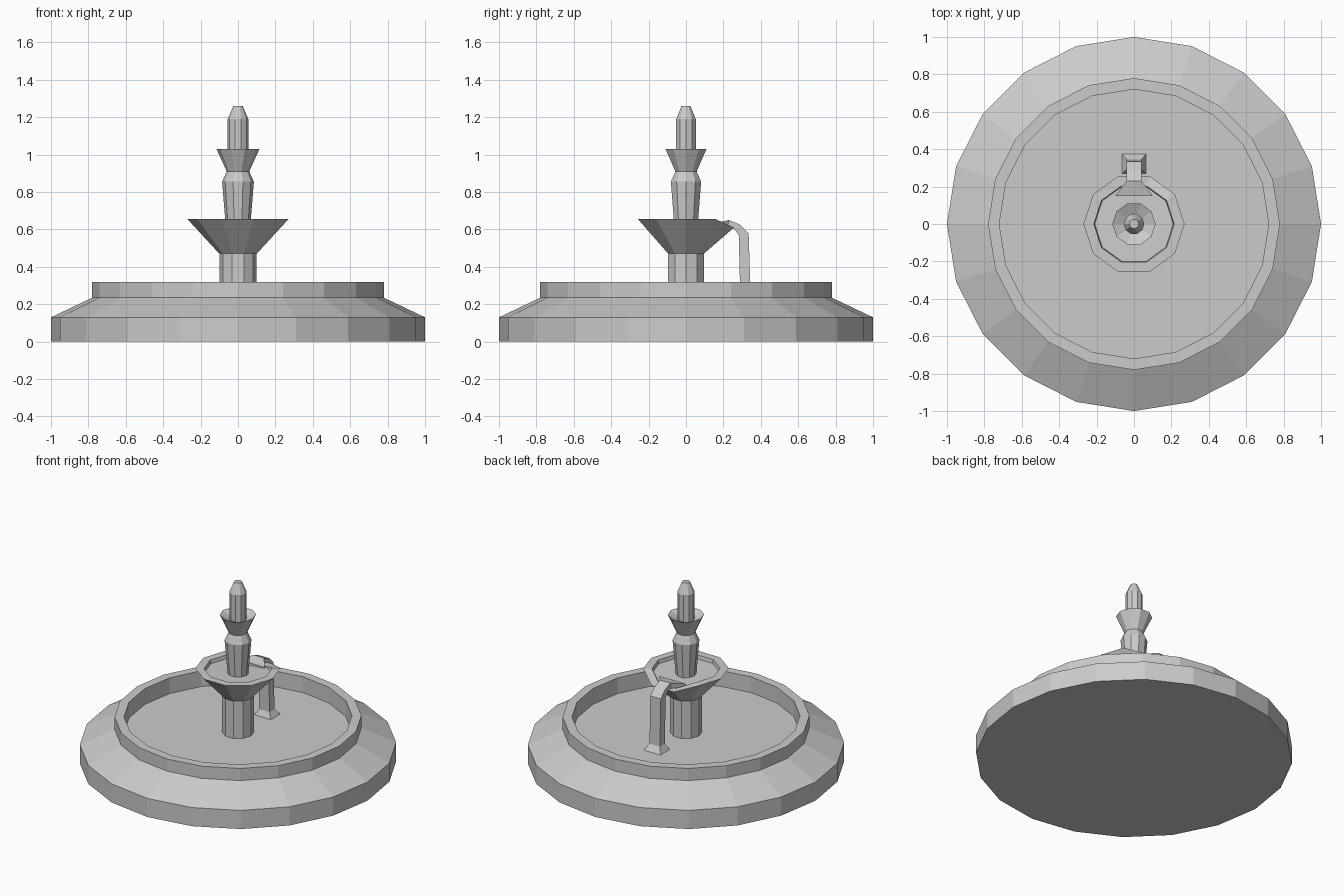
import bpy, bmesh
from math import sin, cos, tau

if "Cube" in bpy.data.objects:
    bpy.data.objects.remove(bpy.data.objects["Cube"])


def finish(name, bm):
    bmesh.ops.recalc_face_normals(bm, faces=bm.faces)
    me = bpy.data.meshes.new(name)
    bm.to_mesh(me)
    bm.free()
    ob = bpy.data.objects.new(name, me)
    bpy.context.collection.objects.link(ob)
    return ob


def skin(bm, rings, close=True):
    for a, b in zip(rings, rings[1:]):
        n = len(a)
        for i in range(n):
            j = (i + 1) % n
            bm.faces.new((a[i], a[j], b[j], b[i]))
    if close:
        bm.faces.new(rings[0])
        bm.faces.new(rings[-1])


def lathe(name, profile, sides):
    bm = bmesh.new()
    rings = [[bm.verts.new((r * cos(tau * i / sides), r * sin(tau * i / sides), z))
              for i in range(sides)] for r, z in profile]
    skin(bm, rings)
    return finish(name, bm)


# Wide stepped basin with the water surface inside its rim
lathe("basin", [(1, 0), (1, .13), (.78, .235), (.78, .32), (.72, .32), (.72, .21)], 20)

# Pedestal under the bowl
lathe("pedestal", [(.1, .2), (.1, .47)], 10)

# Main bowl, with the rim lowered at the back to form a spout
bowl = lathe("main_bowl", [(.1, .47), (.27, .655), (.215, .655), (.21, .63)], 10)
for v in bowl.data.vertices:
    if v.co.y > .18 and v.co.z > .6:
        v.co.z = .61

# Turned stem carrying the small upper bowl
lathe("upper_stem", [(.065, .61), (.085, .855), (.06, .91), (.115, 1.03), (.05, 1.0)], 10)

# Finial
lathe("finial", [(.055, .99), (.055, 1.19), (.025, 1.26)], 10)

# Water stream: outer y z, inner y z, half width
stations = [(.15, .632, .15, .6, .1), (.23, .65, .22, .605, .04),
            (.29, .625, .255, .605, .04), (.335, .58, .282, .57, .04),
            (.345, .25, .29, .25, .04), (.375, .208, .27, .208, .065)]
bm = bmesh.new()
rings = [[bm.verts.new(p) for p in ((-w, yo, zo), (w, yo, zo), (w, yi, zi), (-w, yi, zi))]
         for yo, zo, yi, zi, w in stations]
skin(bm, rings)
finish("water_stream", bm)
